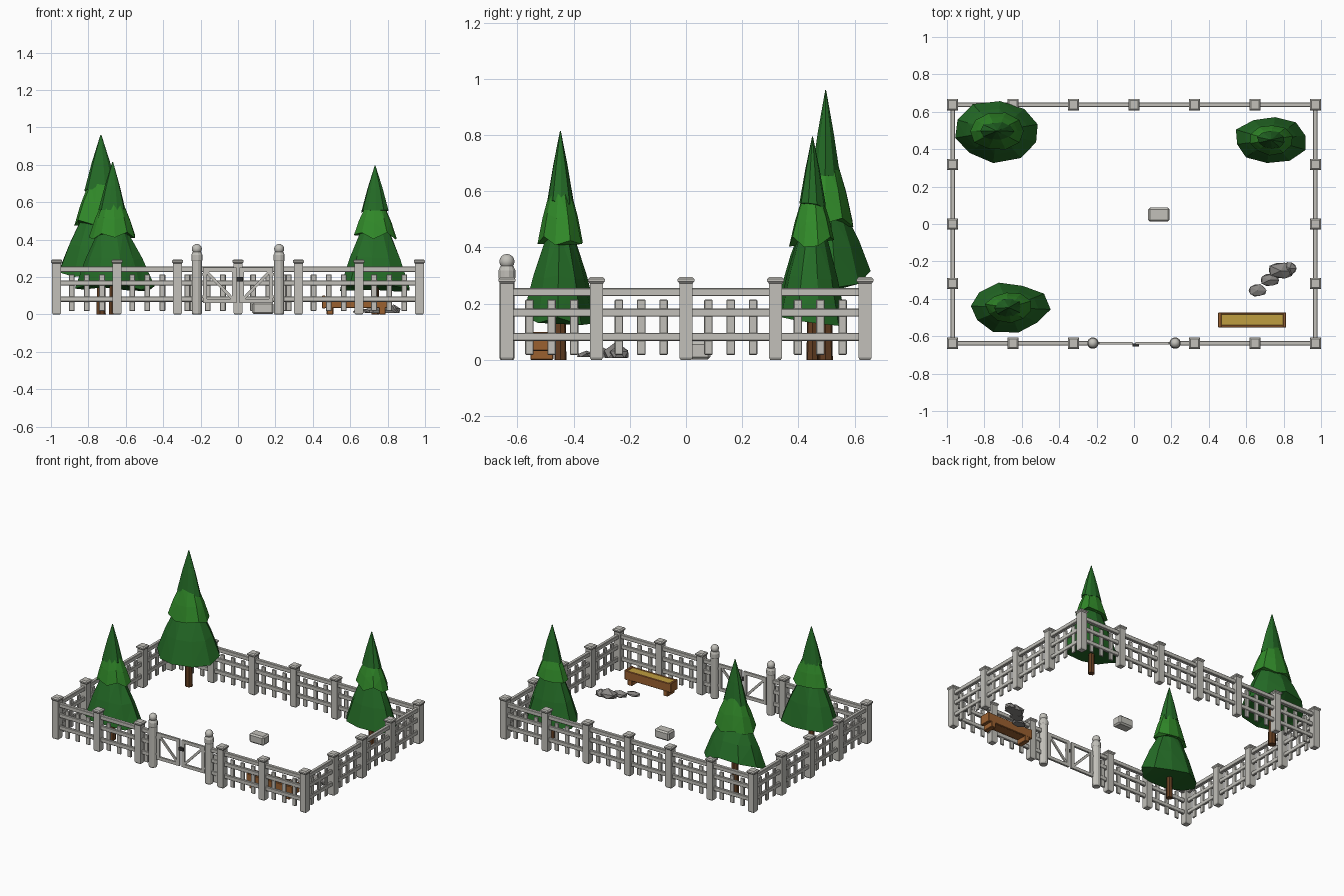
import bpy, bmesh, math, random
from mathutils import Vector, Matrix

if "Cube" in bpy.data.objects:
    bpy.data.objects.remove(bpy.data.objects["Cube"])

random.seed(4)
X, Y = 0.97, 0.637          # fence corner post centres


def material(name, rgb):
    m = bpy.data.materials.new(name)
    m.diffuse_color = (*rgb, 1)
    m.use_nodes = True
    m.node_tree.nodes["Principled BSDF"].inputs["Base Color"].default_value = m.diffuse_color
    return m


STONE = material("pale stone", (0.54, 0.53, 0.49))
ROCK = material("grey rock", (0.25, 0.24, 0.23))
IRON = material("dark iron", (0.03, 0.03, 0.03))
DARK = material("dark green", (0.018, 0.15, 0.02))
BRIGHT = material("bright green", (0.03, 0.25, 0.022))
BARK = material("bark brown", (0.13, 0.05, 0.016))
WOOD = material("orange wood", (0.33, 0.12, 0.03))
HAY = material("straw yellow", (0.52, 0.34, 0.05))


def finish(name, bm, mat, bevel=0):
    bmesh.ops.recalc_face_normals(bm, faces=bm.faces)
    me = bpy.data.meshes.new(name)
    bm.to_mesh(me)
    bm.free()
    me.materials.append(mat)
    ob = bpy.data.objects.new(name, me)
    bpy.context.collection.objects.link(ob)
    if bevel:
        mod = ob.modifiers.new("bevel", 'BEVEL')
        mod.width, mod.segments = bevel, 1
    return ob


def add_box(bm, c, s, rot=None):
    m = Matrix.Translation(c) @ (rot or Matrix()) @ Matrix.Diagonal((*s, 1))
    bmesh.ops.create_cube(bm, size=1, matrix=m)


def loft(bm, rings):
    """Skin equal-length rings of points and close both ends."""
    vs = [[bm.verts.new(p) for p in r] for r in rings]
    n = len(vs[0])
    for a, b in zip(vs, vs[1:]):
        for i in range(n):
            bm.faces.new((a[i], a[(i + 1) % n], b[(i + 1) % n], b[i]))
    bm.faces.new(vs[0][::-1])
    bm.faces.new(vs[-1])


def ring(c, rx, ry, z, n, phase=0.0):
    return [(c[0] + rx * math.cos(2 * math.pi * i / n + phase),
             c[1] + ry * math.sin(2 * math.pi * i / n + phase), z) for i in range(n)]


# fence posts: square shaft, chamfered foot, flared cap
def post(x, y):
    bm = bmesh.new()
    q = math.sqrt(2)
    prof = [(0.019, 0), (0.0235, 0.008), (0.0235, 0.272), (0.03, 0.279),
            (0.03, 0.288), (0.022, 0.295)]
    loft(bm, [ring((x, y), h * q, h * q, z, 4, math.pi / 4) for h, z in prof])
    finish("fence_post", bm, STONE)


# rails and pickets between two points
def panel(a, b, pickets):
    a, b = Vector(a), Vector(b)
    along = abs(b.x - a.x) > abs(b.y - a.y)
    mid, length = (a + b) / 2, (b - a).length

    def size(l, t, h):
        return (l, t, h) if along else (t, l, h)
    bm = bmesh.new()
    for z, t in ((0.241, 0.024), (0.168, 0.018), (0.082, 0.018)):
        add_box(bm, (mid.x, mid.y, z), size(length, t, 0.029))
    finish("fence_rails", bm, STONE, 0.003)
    bm = bmesh.new()
    for i in range(pickets):
        p = a.lerp(b, (i + 1) / (pickets + 1))
        add_box(bm, (p.x, p.y, 0.116), size(0.031, 0.012, 0.196))
    finish("fence_pickets", bm, STONE, 0.003)


xs = [-X + 2 * X * i / 6 for i in range(7)]
ys = [-Y + 2 * Y * i / 4 for i in range(5)]
for x in xs:
    post(x, Y)
    if abs(x) > 0.1:
        post(x, -Y)
for y in ys[1:-1]:
    post(-X, y)
    post(X, y)
for a, b in zip(xs, xs[1:]):
    panel((a, Y), (b, Y), 3)
for i in (0, 1, 4, 5):
    panel((xs[i], -Y), (xs[i + 1], -Y), 3)
for x in (-X, X):
    for a, b in zip(ys, ys[1:]):
        panel((x, a), (x, b), 3)

# gate: round posts with ball tops, and two braced leaves
for s in (-1, 1):
    panel((s * 0.22, -Y), (s * 0.3233, -Y), 1)
    bm = bmesh.new()
    prof = [(0.024, 0), (0.028, 0.008), (0.028, 0.285), (0.031, 0.292),
            (0.031, 0.318), (0.024, 0.334)]
    loft(bm, [ring((s * 0.22, -Y), r, r, z, 12, math.pi / 12) for r, z in prof])
    finish("gate_post", bm, STONE)
    bm = bmesh.new()
    bmesh.ops.create_uvsphere(bm, u_segments=12, v_segments=8, radius=0.027,
                              matrix=Matrix.Translation((s * 0.22, -Y, 0.35)))
    ob = finish("gate_post_ball", bm, STONE)
    ob.data.polygons.foreach_set("use_smooth", [True] * len(ob.data.polygons))

    bm = bmesh.new()
    for x in (0.02, 0.176):
        add_box(bm, (s * x, -Y, 0.155), (0.022, 0.014, 0.19))
    for z in (0.071, 0.239):
        add_box(bm, (s * 0.098, -Y, z), (0.17, 0.014, 0.022))
    add_box(bm, (s * 0.098, -Y, 0.155), (0.215, 0.01, 0.016),
            Matrix.Rotation(-s * math.atan2(0.15, 0.145), 4, 'Y'))
    finish("gate_leaf", bm, STONE)
    bm = bmesh.new()
    for z in (0.095, 0.215):
        add_box(bm, (s * 0.188, -Y, z), (0.02, 0.01, 0.014))
    finish("gate_hinges", bm, STONE)
bm = bmesh.new()
add_box(bm, (0.01, -Y - 0.009, 0.188), (0.034, 0.016, 0.022))
finish("gate_latch", bm, IRON)


# conifers: trunk and three ragged tiers, wider along x than y
def tree(x, y, tiers, trunk_r, tilt):
    bm = bmesh.new()
    loft(bm, [ring((x, y), r, r, z, 7) for r, z in ((trunk_r, 0), (trunk_r * 0.8, tiers[0][2] + 0.1))])
    finish("tree_trunk", bm, BARK)
    for k, (rx, ry, z0, z1, top) in enumerate(tiers):
        n, ph = 10, random.random()
        lower, upper = ring((x, y), rx, ry, z0, n, ph), ring((x, y), rx * top, ry * top, z1, n, ph)
        bottom = []
        for px, py, z in lower:
            f = random.uniform(0.92, 1.05)
            dz = random.uniform(-0.02, 0.02) * (1 if k < 2 else 0.5)
            dz += tilt * (py - y) / ry * (k == 0)
            bottom.append((x + (px - x) * f, y + (py - y) * f, z + dz))
        bm = bmesh.new()
        # slight bulge halfway up the tier
        middle = [((a[0] + b[0]) / 2 + 0.04 * (a[0] - x), (a[1] + b[1]) / 2 + 0.04 * (a[1] - y),
                   (a[2] + b[2]) / 2) for a, b in zip(bottom, upper)]
        loft(bm, [bottom, middle, upper])
        bmesh.ops.triangulate(bm, faces=bm.faces[:])
        finish("tree_tier", bm, BRIGHT if k == 1 else DARK)


tree(-0.733, 0.497, [(0.24, 0.165, 0.25, 0.53, 0.4), (0.145, 0.1, 0.49, 0.70, 0.45),
                     (0.09, 0.055, 0.66, 0.96, 0.03)], 0.026, 0.05)
tree(-0.67, -0.447, [(0.215, 0.135, 0.14, 0.45, 0.35), (0.125, 0.085, 0.42, 0.60, 0.45),
                     (0.075, 0.052, 0.56, 0.815, 0.03)], 0.022, 0.0)
tree(0.733, 0.45, [(0.2, 0.128, 0.14, 0.45, 0.38), (0.115, 0.08, 0.42, 0.58, 0.45),
                   (0.075, 0.05, 0.55, 0.795, 0.03)], 0.022, 0.0)

# feeding trough with straw
TX, TY = 0.632, -0.513
bm = bmesh.new()
add_box(bm, (TX, TY, 0.05), (0.35, 0.066, 0.03))
for s in (-1, 1):
    add_box(bm, (TX, TY + s * 0.034, 0.066), (0.35, 0.012, 0.062))
    add_box(bm, (TX + s * 0.173, TY, 0.066), (0.018, 0.08, 0.068))
finish("trough", bm, WOOD, 0.003)
bm = bmesh.new()
for s in (-1, 1):
    add_box(bm, (TX + s * 0.14, TY, 0.02), (0.035, 0.082, 0.04))
finish("trough_legs", bm, WOOD, 0.003)
bm = bmesh.new()
add_box(bm, (TX, TY, 0.077), (0.33, 0.058, 0.034))
finish("trough_straw", bm, HAY)

# rock cluster
for x, y, rx, ry, h in ((0.66, -0.355, 0.055, 0.038, 0.035), (0.725, -0.30, 0.06, 0.038, 0.05),
                        (0.785, -0.25, 0.08, 0.05, 0.062), (0.832, -0.237, 0.045, 0.038, 0.055)):
    bm = bmesh.new()
    bmesh.ops.create_icosphere(bm, subdivisions=1, radius=1)
    for v in bm.verts:
        v.co *= random.uniform(0.88, 1.05)
        v.co = (x + v.co.x * rx, y + v.co.y * ry, 0.012 + max(v.co.z, -0.1) * (h - 0.012))
    finish("rock", bm, ROCK)

# loose stone block
bm = bmesh.new()
add_box(bm, (0.133, 0.05, 0.033), (0.115, 0.075, 0.064))
finish("stone_block", bm, STONE, 0.01)
